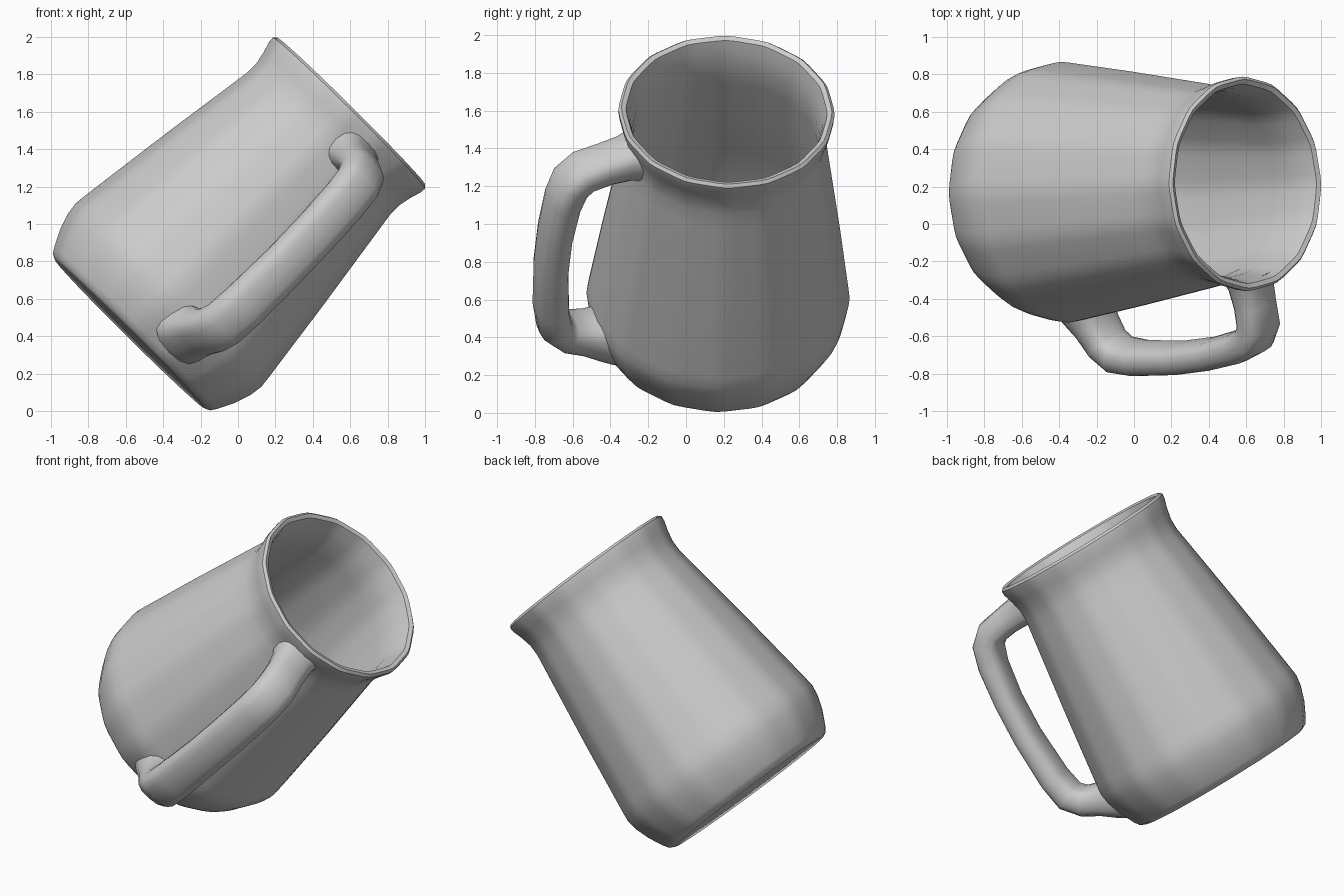
import bpy, bmesh, math
from mathutils import Vector, Matrix

if "Cube" in bpy.data.objects:
    bpy.data.objects.remove(bpy.data.objects["Cube"])

# Tilted frame of the tankard: Z along its axis, X toward the handle
base = Vector((-0.575, 0.16, 0.415))
Z = Vector((1.175, 0.055, 1.185)).normalized()
X = Vector((0.242, -0.94, -0.242))
X = (X - Z * X.dot(Z)).normalized()
Y = Z.cross(X)
frame = Matrix((X, Y, Z)).transposed().to_4x4()
frame.translation = base


def loft(name, rings, closed_loop_ends=True):
    """Bridge equal-length point rings, cap both ends, place in the tilted frame."""
    bm = bmesh.new()
    vr = [[bm.verts.new(frame @ Vector(p)) for p in r] for r in rings]
    n = len(vr[0])
    for a, b in zip(vr, vr[1:]):
        for i in range(n):
            j = (i + 1) % n
            bm.faces.new((a[i], a[j], b[j], b[i]))
    if closed_loop_ends:
        bm.faces.new(vr[0])
        bm.faces.new(vr[-1])
    bmesh.ops.recalc_face_normals(bm, faces=bm.faces)
    me = bpy.data.meshes.new(name)
    bm.to_mesh(me)
    bm.free()
    ob = bpy.data.objects.new(name, me)
    bpy.context.collection.objects.link(ob)
    bpy.ops.object.select_all(action='DESELECT')
    ob.select_set(True)
    bpy.context.view_layer.objects.active = ob
    bpy.ops.object.shade_smooth_by_angle(angle=math.radians(42))
    return ob


def soft_ring(r, z, sides=16):
    """Softly faceted round: each corner is three points."""
    pts = []
    for k in range(sides):
        for off, f in ((-5, 0.99), (0, 0.996), (5, 0.99)):
            a = math.radians(70 + k * 360 / sides + off)
            pts.append((r * f * math.cos(a), r * f * math.sin(a), z))
    return pts


# Body: outside wall up to the flared lip, then down the inside
profile = [(0.30, 0.0), (0.565, -0.005), (0.595, 0.01), (0.615, 0.04), (0.66, 0.13),
           (0.69, 0.22), (0.70, 0.29), (0.692, 0.36), (0.63, 0.82), (0.555, 1.33),
           (0.54, 1.43), (0.54, 1.50), (0.555, 1.57), (0.573, 1.63), (0.575, 1.66),
           (0.56, 1.675), (0.535, 1.665), (0.515, 1.60), (0.50, 1.50), (0.505, 1.38),
           (0.58, 0.82), (0.645, 0.32), (0.61, 0.14), (0.55, 0.06), (0.30, 0.05)]
loft("tankard_body", [soft_ring(r, z) for r, z in profile])

# Handle: rounded bar swept along (radius, height, thickness, width)
path = [(0.60, 0.20, 0.30, 0.34), (0.67, 0.215, 0.25, 0.30), (0.76, 0.25, 0.20, 0.27),
        (0.86, 0.29, 0.18, 0.26), (0.925, 0.36, 0.18, 0.26), (0.95, 0.50, 0.17, 0.26),
        (0.96, 0.80, 0.16, 0.25), (0.945, 1.05, 0.16, 0.25), (0.91, 1.28, 0.17, 0.25),
        (0.87, 1.40, 0.18, 0.25), (0.80, 1.46, 0.18, 0.25), (0.68, 1.48, 0.18, 0.24),
        (0.57, 1.49, 0.20, 0.25), (0.505, 1.495, 0.25, 0.28)]
rings = []
for i, (r, z, thick, wide) in enumerate(path):
    p, q = path[max(i - 1, 0)], path[min(i + 1, len(path) - 1)]
    t = Vector((q[0] - p[0], q[1] - p[1])).normalized()
    ring = []
    for k in range(16):
        a = 2 * math.pi * k / 16
        c, s = math.cos(a), math.sin(a)
        u = math.copysign(abs(c) ** 0.75, c) * thick / 2
        v = math.copysign(abs(s) ** 0.75, s) * wide / 2
        ring.append((r + t.y * u, v, z - t.x * u))
    rings.append(ring)
loft("handle", rings)
